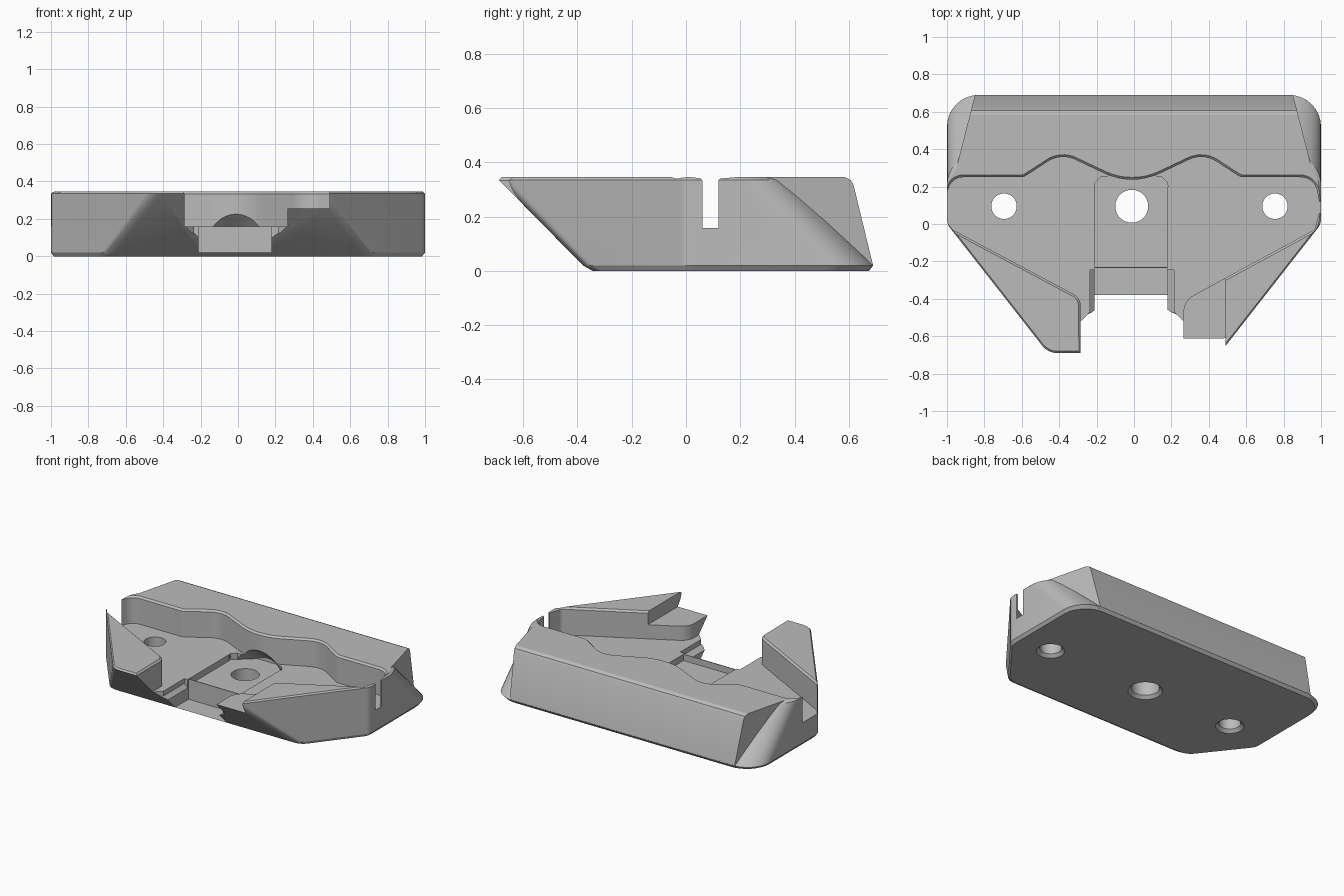
import bpy, bmesh, math
from mathutils import Vector

old = bpy.data.objects.get("Cube")
if old:
    bpy.data.objects.remove(old, do_unlink=True)

grey = bpy.data.materials.new("plain_grey")
grey.use_nodes = True
grey.diffuse_color = (0.5, 0.5, 0.5, 1)
grey.node_tree.nodes["Principled BSDF"].inputs["Base Color"].default_value = grey.diffuse_color

HEIGHT, FLOOR = 0.345, 0.158


def loft(name, rings):
    """Closed solid through rings that share a point count."""
    bm = bmesh.new()
    loops = [[bm.verts.new(p) for p in ring] for ring in rings]
    n = len(loops[0])
    for a, b in zip(loops, loops[1:]):
        for i in range(n):
            j = (i + 1) % n
            bm.faces.new((a[i], a[j], b[j], b[i]))
    bm.faces.new(loops[0][::-1])
    bm.faces.new(loops[-1])
    bmesh.ops.recalc_face_normals(bm, faces=bm.faces)
    mesh = bpy.data.meshes.new(name)
    bm.to_mesh(mesh)
    bm.free()
    mesh.materials.append(grey)
    ob = bpy.data.objects.new(name, mesh)
    bpy.context.collection.objects.link(ob)
    return ob


def rounded(points, steps=8):
    """Polygon of (x, y, radius) corners with arcs at each corner."""
    out = []
    for i, (x, y, r) in enumerate(points):
        p = Vector((x, y))
        if not r:
            out.append(p)
            continue
        a = (Vector(points[i - 1][:2]) - p).normalized()
        b = (Vector(points[(i + 1) % len(points)][:2]) - p).normalized()
        half = a.angle(b) / 2
        centre = p + (a + b).normalized() * (r / math.sin(half))
        start = p + a * (r / math.tan(half)) - centre
        end = p + b * (r / math.tan(half)) - centre
        sweep = start.angle_signed(end)
        for k in range(steps + 1):
            t = -sweep * k / steps
            c, s = math.cos(t), math.sin(t)
            out.append(centre + Vector((c * start.x - s * start.y, s * start.x + c * start.y)))
    return out


def grown(poly, d):
    """Counter-clockwise polygon offset outwards."""
    out = []
    for i, p in enumerate(poly):
        u = (p - poly[i - 1]).normalized()
        v = (poly[(i + 1) % len(poly)] - p).normalized()
        n = Vector((u.y + v.y, -u.x - v.x)).normalized()
        out.append(p + n * d)
    return out


def at(poly, z):
    return [(p[0], p[1], z) for p in poly]


def box(name, x0, x1, y0, y1, z0, z1):
    base = [(x0, y0), (x1, y0), (x1, y1), (x0, y1)]
    return loft(name, [at(base, z0), at(base, z1)])


def combine(target, tool, operation="DIFFERENCE"):
    mod = target.modifiers.new("combine", "BOOLEAN")
    mod.operation, mod.solver, mod.object = operation, "EXACT", tool
    bpy.context.view_layer.objects.active = target
    bpy.ops.object.modifier_apply(modifier=mod.name)
    bpy.data.objects.remove(tool, do_unlink=True)


# Main body: front overhangs, rear corners lean back, edges chamfered
def outline(z, inset=0.0):
    front = max(-0.36 - z, -0.69) + inset
    back = 0.71 - max(z, 0.02) - inset
    side = 1 - inset
    toe = side + 0.783 * front
    right = [(toe, front, 0.1), (side, 0, 0.08), (side, back, 0.17)]
    left = [(-x, y, r) for x, y, r in reversed(right)]
    return at(rounded(right + left), z)


body = loft("body", [outline(0, 0.015), outline(0.02), outline(0.335), outline(HEIGHT, 0.01)])


# Rear block with a steep back face and rounded top edge
def block_ring(y, z):
    x = 0.94 - 0.257 * (y - 0.34)
    return at([(-0.95, 0.3), (0.95, 0.3), (x, y), (-x, y)], z)


combine(body, loft("rear_block", [block_ring(y, z) for y, z in (
    (0.68, 0.01), (0.689, 0.022), (0.618, 0.315), (0.608, 0.334), (0.585, HEIGHT))]), "UNION")

# Main pocket with a wavy back wall, open at the front and both sides
pocket = rounded([
    (0.265, -0.8, 0), (0.265, -0.41, 0.1), (0.965, -0.03, 0.03), (0.99, 0.06, 0),
    (1.1, 0.06, 0), (1.1, 0.12, 0), (0.99, 0.12, 0), (0.965, 0.25, 0.09),
    (0.57, 0.25, 0.06), (0.37, 0.38, 0.15), (-0.01, 0.2, 0.35), (-0.39, 0.38, 0.15),
    (-0.59, 0.25, 0.06), (-0.97, 0.25, 0.08), (-1, 0.17, 0), (-1.1, 0.17, 0),
    (-1.1, 0.01, 0), (-1, 0.01, 0), (-0.97, -0.03, 0.03), (-0.285, -0.395, 0.07),
    (-0.285, -0.8, 0)])
flare = grown(pocket, 0.012)
combine(body, loft("pocket_cutter", [
    at(pocket, FLOOR), at(pocket, 0.333), at(flare, HEIGHT), at(flare, 0.4)]))

# Lowered left toe
combine(body, box("toe_cutter", 0.2, 0.49, -0.9, -0.2, 0.255, 0.5))

# Central recess, front ledge and flared mouth
recess = rounded([(-0.21, -0.23, 0), (0.18, -0.23, 0), (0.18, 0.25, 0.03), (-0.21, 0.25, 0.03)], 1)
combine(body, loft("recess_cutter", [at(recess, 0.115), at(recess, 0.17)]))
combine(body, box("ledge_cutter", -0.21, 0.18, -0.8, -0.235, 0.02, 0.25))
mouth = [(-0.38, -0.62), (0.36, -0.62), (0.215, -0.47), (0.215, -0.245),
         (-0.235, -0.245), (-0.235, -0.47)]
throat = [(max(-0.21, min(0.18, x)), y) for x, y in mouth]
throat[0], throat[1] = (-0.34, -0.62), (0.32, -0.62)
combine(body, loft("mouth_cutter", [at(throat, 0.1), at(mouth, 0.125), at(mouth, 0.17)]))


# Arched niche under the back wall
def arch(radius, y):
    low = math.asin(0.105 / radius)
    angles = [low + (math.pi - 2 * low) * k / 16 for k in range(17)]
    return [(-0.01 + radius * math.cos(a), y, 0.01 + radius * math.sin(a)) for a in angles]


combine(body, loft("niche_cutter", [arch(0.25, 0.2), arch(0.13, 0.33)]))

# Screw holes with a countersink underneath
for x, r in ((-0.695, 0.068), (-0.012, 0.088), (0.754, 0.068)):
    def ring(radius, z):
        turn = [math.tau * k / 40 for k in range(40)]
        return [(x + radius * math.cos(a), 0.095 + radius * math.sin(a), z) for a in turn]
    combine(body, loft("hole_cutter", [
        ring(r + 0.03, -0.01), ring(r, 0.02), ring(r, 0.2)]))

bpy.ops.object.select_all(action="DESELECT")
body.select_set(True)
bpy.context.view_layer.objects.active = body
bpy.ops.object.shade_smooth_by_angle(angle=math.radians(25))
